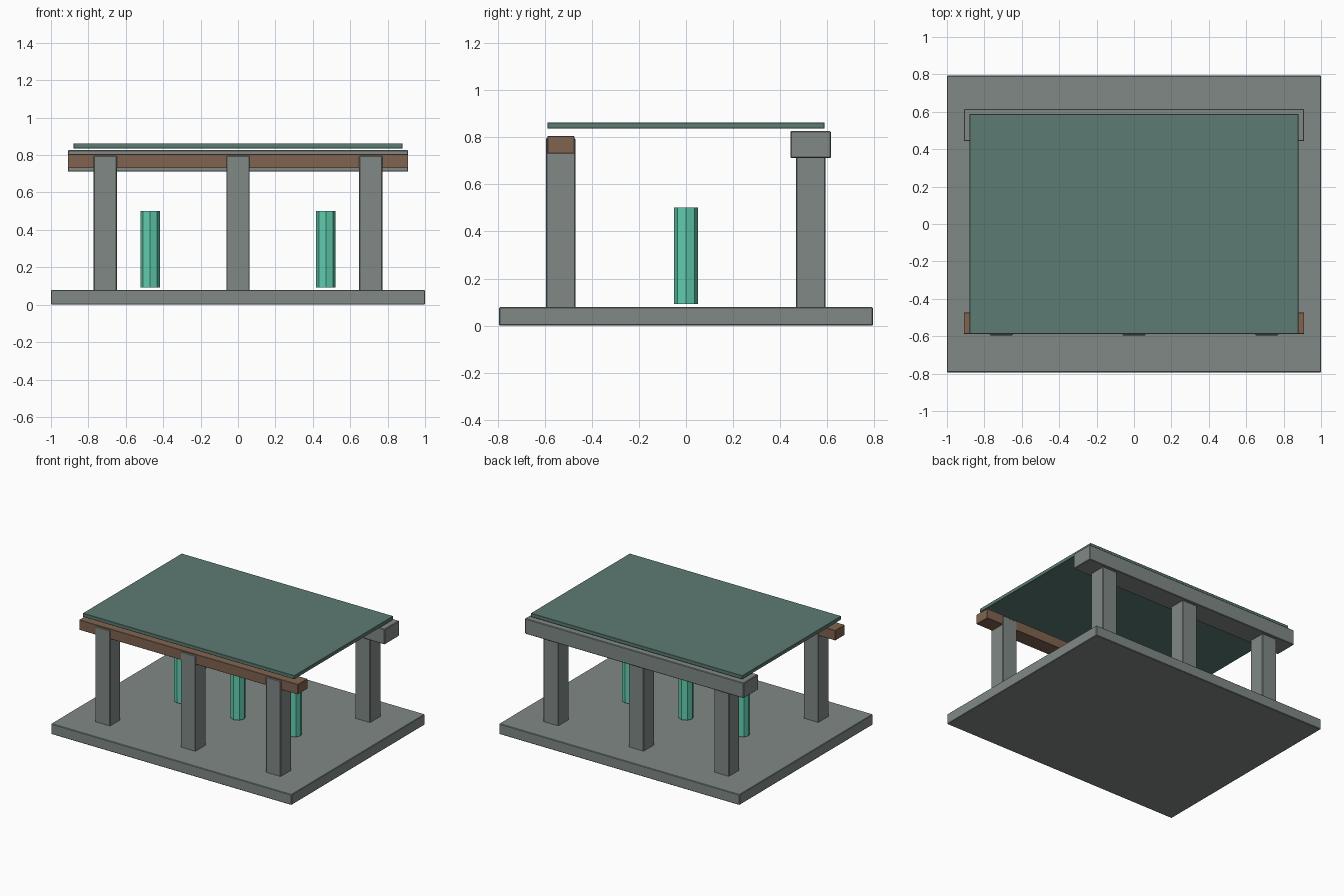
import bpy
import math

cube = bpy.data.objects.get("Cube")
if cube:
    bpy.data.objects.remove(cube, do_unlink=True)


def material(name, rgb):
    mat = bpy.data.materials.new(name)
    mat.use_nodes = True
    colour = (*rgb, 1.0)
    mat.diffuse_color = colour
    mat.node_tree.nodes["Principled BSDF"].inputs["Base Color"].default_value = colour
    return mat


stone = material("grey stone", (0.216, 0.25, 0.235))
wood = material("brown wood", (0.216, 0.127, 0.08))
slate = material("dull green", (0.107, 0.198, 0.168))
jade = material("bright jade", (0.117, 0.61, 0.43))


def box(name, low, high, mat, bevel=0.004):
    """Box between two corners with a fine chamfer."""
    centre = [(a + b) / 2 for a, b in zip(low, high)]
    bpy.ops.mesh.primitive_cube_add(size=1, location=centre)
    obj = bpy.context.object
    obj.name = name
    obj.scale = [b - a for a, b in zip(low, high)]
    bpy.ops.object.transform_apply(location=False, rotation=False, scale=True)
    obj.data.materials.append(mat)
    mod = obj.modifiers.new("chamfer", 'BEVEL')
    mod.width = bevel
    mod.segments = 1
    return obj


# Floor slab
box("floor_slab", (-1, -0.793, 0), (1, 0.793, 0.079), stone)

# Columns, three along each long side
for label, x in (("right", -0.71), ("middle", 0), ("left", 0.71)):
    box(f"front_column_{label}", (x - 0.062, -0.595, 0.075),
        (x + 0.062, -0.47, 0.796), stone)
    box(f"back_column_{label}", (x - 0.062, 0.467, 0.075),
        (x + 0.062, 0.592, 0.796), stone)

# Beams on the columns
box("front_beam", (-0.91, -0.588, 0.73), (0.91, -0.474, 0.805), wood, 0.002)
box("back_beam", (-0.91, 0.443, 0.711), (0.91, 0.615, 0.826), stone)

# Flat roof panel
box("roof_panel", (-0.88, -0.588, 0.836), (0.88, 0.588, 0.863), slate, 0.002)

# Eight-sided pillars along the middle
for label, x in (("right", -0.47), ("middle", 0), ("left", 0.47)):
    bpy.ops.mesh.primitive_cylinder_add(
        vertices=8, radius=0.052, depth=0.41, location=(x, 0, 0.297))
    pillar = bpy.context.object
    pillar.name = f"pillar_{label}"
    pillar.data.materials.append(jade)
